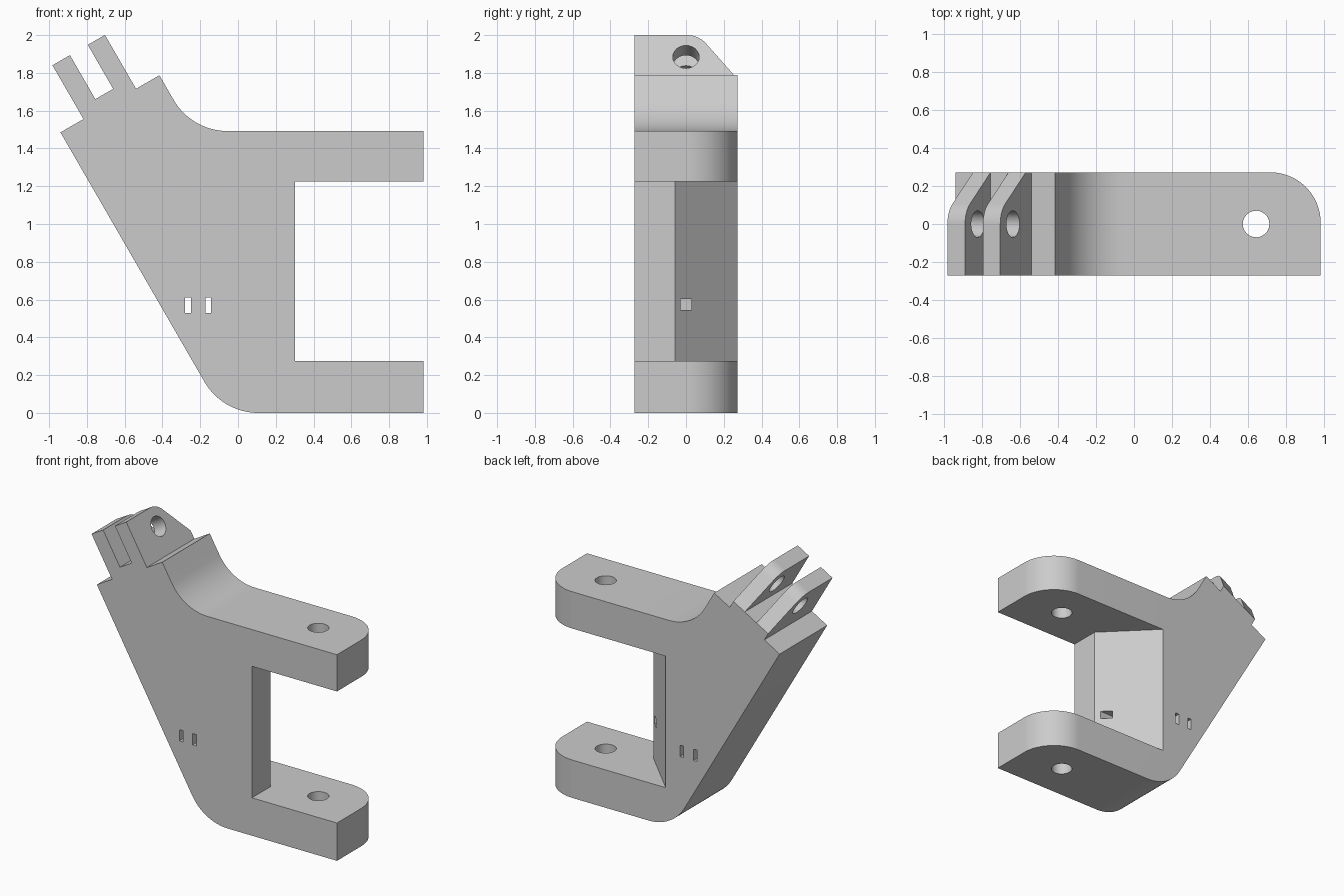
import bpy, bmesh
from math import sin, cos, pi, radians, sqrt, atan2, acos
from mathutils import Vector

cube = bpy.data.objects.get("Cube")
if cube:
    bpy.data.objects.remove(cube, do_unlink=True)

HALF = 0.272                       # half depth of the bracket
X, Y, Z = Vector((1, 0, 0)), Vector((0, 1, 0)), Vector((0, 0, 1))
U = Vector((cos(pi / 6), 0, 0.5))  # along the tilted end
W = Vector((-0.5, 0, cos(pi / 6)))  # out of the tilted end
TIP = Vector((-0.94, 0, 1.485))    # lower corner of the tilted end

grey = bpy.data.materials.new("plain grey")
grey.use_nodes = True
COLOUR = (0.6, 0.6, 0.6, 1)
grey.diffuse_color = COLOUR
grey.node_tree.nodes["Principled BSDF"].inputs["Base Color"].default_value = COLOUR


def prism(name, points, a, b, along, start, end, origin=Vector()):
    """Extrude a flat outline, given on axes a and b, from start to end."""
    bm = bmesh.new()
    verts = [bm.verts.new(origin + a * p + b * q + along * start) for p, q in points]
    face = bm.faces.new(verts)
    top = bmesh.ops.extrude_face_region(bm, geom=[face])["geom"]
    moved = [v for v in top if isinstance(v, bmesh.types.BMVert)]
    bmesh.ops.translate(bm, verts=moved, vec=along * (end - start))
    bmesh.ops.recalc_face_normals(bm, faces=bm.faces)
    mesh = bpy.data.meshes.new(name)
    bm.to_mesh(mesh)
    bm.free()
    mesh.materials.append(grey)
    obj = bpy.data.objects.new(name, mesh)
    bpy.context.collection.objects.link(obj)
    return obj


def arc(cx, cy, r, start, end, steps=16):
    angles = [radians(start + (end - start) * i / steps) for i in range(steps + 1)]
    return [(cx + r * cos(t), cy + r * sin(t)) for t in angles]


def box(x0, x1, y0, y1):
    return [(x0, y0), (x1, y0), (x1, y1), (x0, y1)]


def combine(obj, cutter, operation="DIFFERENCE"):
    mod = obj.modifiers.new("cut", "BOOLEAN")
    mod.operation, mod.solver, mod.object = operation, "EXACT", cutter
    bpy.context.view_layer.objects.active = obj
    bpy.ops.object.modifier_apply(modifier=mod.name)
    bpy.data.objects.remove(cutter, do_unlink=True)


# Side outline: bottom arm, rounded heel, forked tilted end, curved neck, top arm
R = 0.33
T = R * sin(pi / 6) / cos(pi / 6)
heel_x = TIP.x + TIP.z / sqrt(3) + T
neck_corner = TIP + U * 0.605
neck_x = neck_corner.x + (neck_corner.z - 1.492) / sqrt(3) + T
fork = [(0, 0), (0.141, 0), (0.141, 0.329), (0.248, 0.329), (0.248, 0.06),
        (0.357, 0.06), (0.357, 0.329), (0.462, 0.329), (0.462, 0), (0.605, 0)]
fork_xz = [((TIP + U * u + W * w).x, (TIP + U * u + W * w).z) for u, w in fork]
outline = ([(0.983, 0)] + arc(heel_x, R, R, 270, 210) + fork_xz
           + arc(neck_x, 1.492 + R, R, 210, 270) + [(0.983, 1.492)])
bracket = prism("bracket", outline, X, Z, Y, -HALF, HALF)

# Rounded rear corner on both arms
plan = ([(-1.2, -0.5), (0.983, -0.5)]
        + arc(0.983 - 0.265, HALF - 0.265, 0.265, 0, 90, 24) + [(-1.2, HALF)])
plan[-1] = (-1.2, 0.5)
plan.insert(-1, (0.6, 0.5))
corner = [(1.3, -0.05)] + [(1.3, 0.5), (0.718, 0.5)] \
    + arc(0.718, HALF - 0.265, 0.265, 90, 0, 24) + [(0.983, -0.05)]
combine(bracket, prism("corner_cutter", corner, X, Y, Z, -0.2, 1.7))

# Opening between the arms with its slanted rear half
opening = [(1.3, -0.5), (0.302, -0.5), (0.302, -0.058), (-0.256, 0.5), (1.3, 0.5)]
combine(bracket, prism("opening_cutter", opening, X, Y, Z, 0.274, 1.226))

# Pivot hole through both arms
combine(bracket, prism("pivot_cutter", arc(0.643, 0, 0.07, 0, 345, 23), X, Y, Z, -0.2, 1.7))

# Rounded, sloping rear of the two fork prongs, and their cross hole
centre, radius, foot = 0.195, 0.134, (HALF, 0.06)
dy, dw = foot[0], foot[1] - centre
tangent = atan2(dw, dy) + acos(radius / sqrt(dy * dy + dw * dw))
curve = arc(0, centre, radius, 90, tangent * 180 / pi)
ty, tw = curve[-1]
slope = (foot[1] - tw) / (foot[0] - ty)
ear = curve + [(0.4, foot[1] + slope * (0.4 - foot[0])), (0.4, 0.5), (0, 0.5)]
combine(bracket, prism("prong_cutter", ear, Y, W, U, 0.1, 0.5, TIP))
combine(bracket, prism("cross_hole_cutter", arc(0, centre, 0.07, 0, 345, 23),
                       Y, W, U, 0.1, 0.5, TIP))

# Two strap slots front to back, and the square pocket in the slanted wall
for x in (-0.265, -0.157):
    combine(bracket, prism("slot_cutter", box(x - 0.015, x + 0.015, 0.53, 0.612),
                           X, Z, Y, -0.5, 0.5))
combine(bracket, prism("pocket_cutter", box(-0.029, 0.029, 0.545, 0.602),
                       Y, Z, X, -0.1, 0.4))

bpy.ops.object.select_all(action="DESELECT")
bracket.select_set(True)
bpy.context.view_layer.objects.active = bracket
bpy.ops.object.shade_smooth_by_angle(angle=radians(25))
